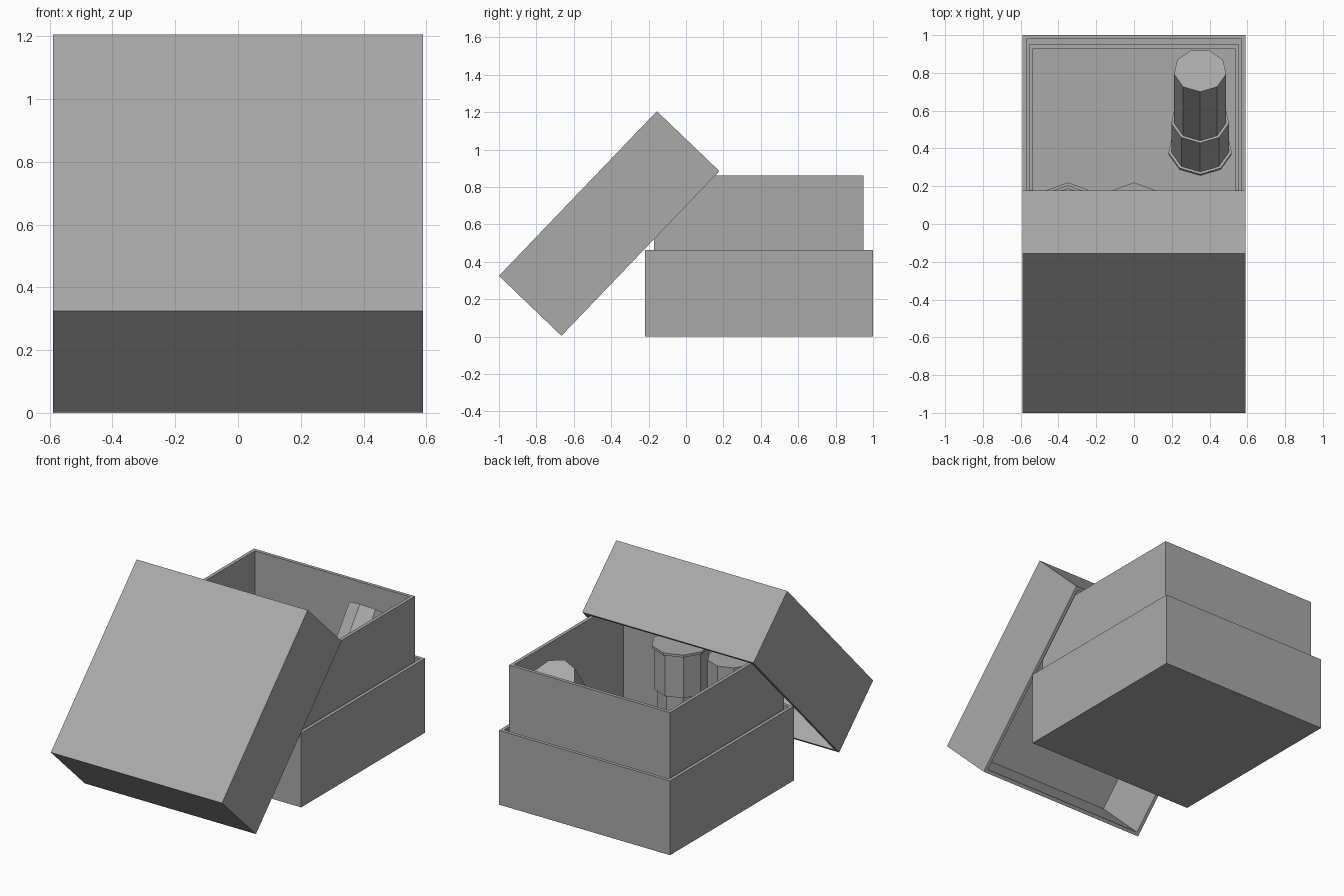
import bpy
import bmesh
import math
from mathutils import Matrix, Vector

cube = bpy.data.objects.get("Cube")
if cube:
    bpy.data.objects.remove(cube, do_unlink=True)

# Single plain card colour
grey = bpy.data.materials.new("plain grey")
colour = (0.4, 0.4, 0.4, 1.0)
grey.diffuse_color = colour
grey.use_nodes = True
grey.node_tree.nodes["Principled BSDF"].inputs["Base Color"].default_value = colour


def finish(name, bm, location, tilt=(0, 0, 0)):
    """Turn a bmesh into a placed, flat-shaded object."""
    bmesh.ops.recalc_face_normals(bm, faces=bm.faces[:])
    mesh = bpy.data.meshes.new(name)
    bm.to_mesh(mesh)
    bm.free()
    mesh.materials.append(grey)
    obj = bpy.data.objects.new(name, mesh)
    obj.location = location
    obj.rotation_euler = [math.radians(a) for a in tilt]
    bpy.context.collection.objects.link(obj)
    return obj


def tray(name, size, floor, location, tilt=(0, 0, 0), wall=0.03):
    """Open box: its top face is inset for the rim and pushed down to the floor."""
    bm = bmesh.new()
    bmesh.ops.create_cube(bm, size=1)
    bmesh.ops.translate(bm, vec=(0, 0, 0.5), verts=bm.verts[:])
    bmesh.ops.scale(bm, vec=size, verts=bm.verts[:])
    top = max(bm.faces, key=lambda f: f.calc_center_median().z)
    bmesh.ops.inset_region(bm, faces=[top], thickness=wall)
    inner = bmesh.ops.extrude_discrete_faces(bm, faces=[top])["faces"][0]
    bmesh.ops.translate(bm, vec=(0, 0, floor - size[2]), verts=inner.verts[:])
    return finish(name, bm, location, tilt)


def jar(name, location, tilt=(0, 0, 0)):
    """Nine-sided stepped jar: narrow body, wider cap, thin flange at the end."""
    profile = [(0, 0), (0.14, 0), (0.14, 0.44), (0.155, 0.44),
               (0.155, 0.70), (0.17, 0.70), (0.17, JAR_HEIGHT), (0, JAR_HEIGHT)]
    bm = bmesh.new()
    verts = [bm.verts.new((0, r, z)) for r, z in profile]
    edges = [bm.edges.new(pair) for pair in zip(verts, verts[1:])]
    bmesh.ops.spin(bm, geom=verts + edges, cent=(0, 0, 0), axis=(0, 0, 1),
                   angle=math.tau, steps=9, use_duplicate=False)
    bmesh.ops.remove_doubles(bm, verts=bm.verts[:], dist=0.0005)
    bmesh.ops.dissolve_limit(bm, angle_limit=0.01, verts=bm.verts[:], edges=bm.edges[:])
    return finish(name, bm, location, tilt)


JAR_HEIGHT = 0.715
FLOOR = 0.09

# Box base, raised inner collar and the lid leaning on it
tray("box_base", (1.18, 1.22, 0.463), 0.04, (0, 0.39, 0))
tray("inner_collar", (1.11, 1.12, 0.82), 0.05, (0, 0.39, 0.04))
tray("leaning_lid", (1.18, 1.22, 0.463), 0.04, (0, -0.578, 0.765), (226.2, 0, 0))

# Jars: one cap up, one cap down, one tipped against the back wall
jar("middle_jar", (0, 0.05, FLOOR))
jar("right_jar", (-0.35, 0.05, FLOOR + JAR_HEIGHT), (0, 180, 0))
jar("tipped_jar", (0.35, 0.813, 0.77), (144, 0, 0))
